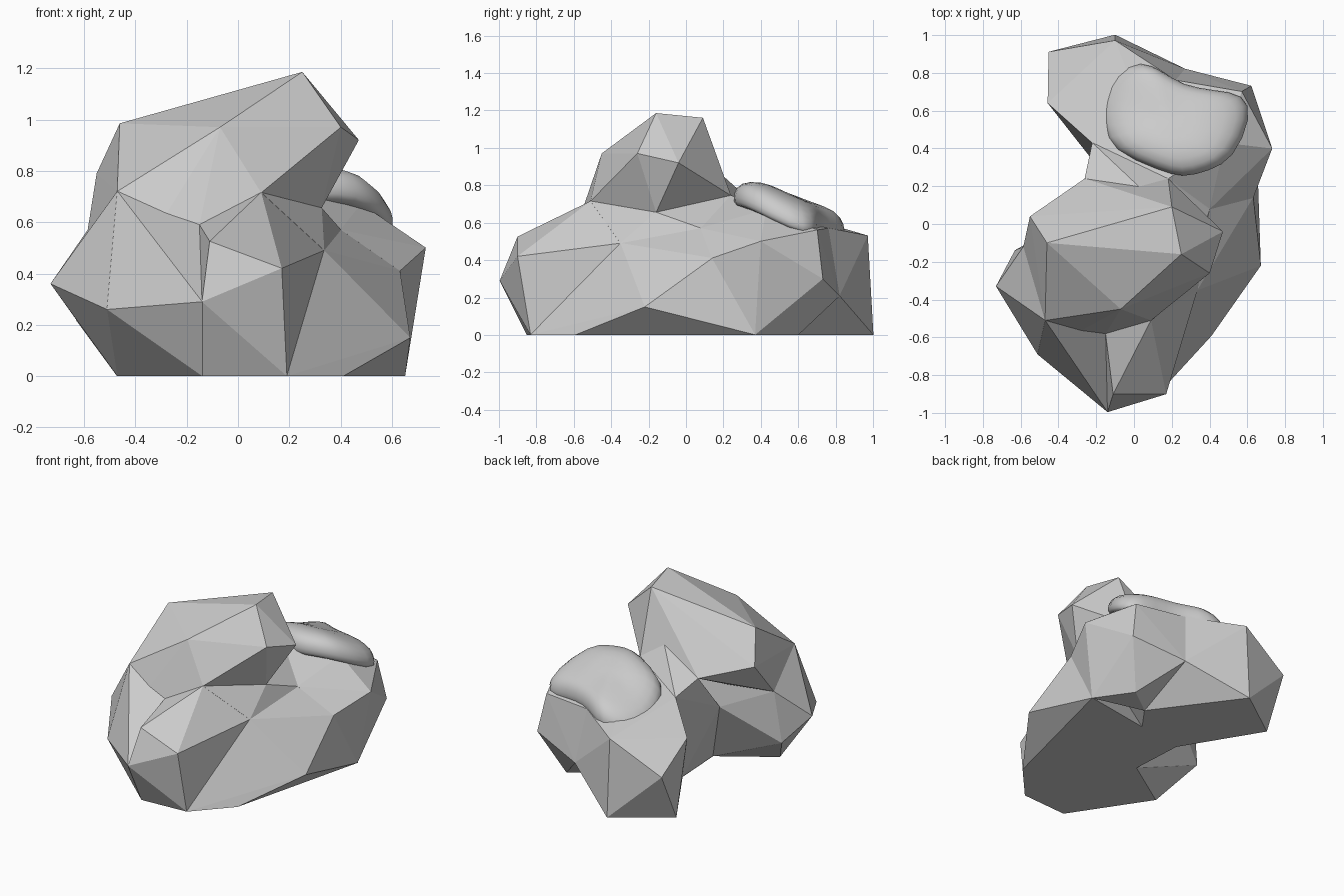
import bpy, bmesh
from mathutils import Vector

if "Cube" in bpy.data.objects:
    bpy.data.objects.remove(bpy.data.objects["Cube"])


def to_object(name, bm):
    me = bpy.data.meshes.new(name)
    bm.to_mesh(me)
    bm.free()
    ob = bpy.data.objects.new(name, me)
    bpy.context.collection.objects.link(ob)
    return ob


def hull(name, pts, grow):
    """Faceted boulder: convex hull of a few corners, grown a hair so neighbours overlap."""
    bm = bmesh.new()
    mid = sum((Vector(p) for p in pts), Vector()) / len(pts)
    for p in pts:
        q = mid + (Vector(p) - mid) * grow
        q.z = max(q.z, 0)
        bm.verts.new(q)
    bmesh.ops.convex_hull(bm, input=bm.verts[:])
    loose = [v for v in bm.verts if not v.link_faces]
    bmesh.ops.delete(bm, geom=loose, context='VERTS')
    bmesh.ops.recalc_face_normals(bm, faces=bm.faces[:])
    return to_object(name, bm)


# Corners shared by neighbouring boulders
left_tip = (-.73, -.33, .36)
left_low = (-.51, -.69, .26)
left_back = (-.585, -.12, .57)
left_heel = (-.63, -.14, .22)
left_foot = (-.47, -.35, 0)
brow = (-.47, -.51, .72)
nook = (-.15, -.58, .59)
ledge = (.09, -.51, .715)
nose = (-.14, -.995, .29)
nose_foot = (-.14, -.85, 0)
front_foot = (.19, -.83, 0)
neck = (.335, -.35, .49)
throat = (.325, -.16, .655)
shelf = (.40, .08, .57)
hip = (.63, .14, .41)
waist = (-.26, .24, .71)
hollow = (-.29, .05, .45)
saddle = (.18, .24, .745)
nape = (.04, .185, .86)
back_neck = (-.22, .43, .64)
right_foot = (.65, .37, 0)
inner_foot = (-.12, -.12, 0)
back_foot = (-.14, .24, 0)
notch_top = (.22, .76, .57)
notch = (.27, .82, .21)
notch_foot = (.30, .46, 0)

boulders = {
    "crest": [(.25, -.16, 1.185), (.20, .09, 1.16), (.47, -.04, .92),
              (.40, -.26, .97), (-.46, -.10, .985), (-.07, -.45, .97),
              (-.55, .04, .79), brow, nook, ledge, throat, left_low,
              left_back, waist, nape, saddle],
    "left": [left_tip, left_low, left_back, left_heel, left_foot, brow,
             nook, nose, nose_foot, inner_foot],
    "front": [nose, (-.11, -.90, .525), (.17, -.90, .42), nook, ledge, neck,
              nose_foot, front_foot, inner_foot],
    "core": [hollow, left_back, left_heel, left_foot, inner_foot, ledge,
             neck, throat, shelf, saddle],
    "flank": [(.41, -.59, 0), (.67, -.22, .15), hip, shelf, neck, right_foot,
              front_foot, inner_foot, back_foot],
    "waist": [waist, hollow, back_neck, nape, saddle, shelf, back_foot,
              inner_foot, notch_foot],
    "back_left": [(-.45, .91, .335), (-.455, .64, .505), (-.45, .75, 0),
                  (-.10, 1, 0), (-.10, .97, .53), notch, notch_top,
                  notch_foot, back_neck, saddle, back_foot],
    "back_right": [(.62, .73, .30), (.57, .70, .56), (.73, .40, .50),
                   (.48, .43, .67), (.49, .60, 0), notch, notch_top,
                   notch_foot, hip, shelf, saddle, right_foot],
}
parts = [hull(name, pts, 1.002 + .0007 * i)
         for i, (name, pts) in enumerate(boulders.items())]

# Fuse the boulders into one rock
rock = parts[0]
rock.name = "rock"
for part in parts[1:]:
    mod = rock.modifiers.new("fuse", 'BOOLEAN')
    mod.operation = 'UNION'
    mod.solver = 'MANIFOLD'
    mod.object = part
bpy.context.view_layer.update()
fused = bpy.data.meshes.new_from_object(
    rock.evaluated_get(bpy.context.evaluated_depsgraph_get()))
rock.modifiers.clear()
rock.data = fused
for part in parts[1:]:
    bpy.data.objects.remove(part)


# Soft cap draped over the back boulder
def drape(x, y):
    return (.715 - .45 * max(0, min(y, .65) - .4) - .22 * max(0, y - .65)
            - .4 * max(0, abs(x - .27) - .2))


outline = [(-.19, .67), (-.11, .81), (.04, .87), (.15, .81), (.26, .735),
           (.42, .71), (.59, .69), (.63, .57), (.53, .34), (.40, .28),
           (.26, .24), (.14, .28), (-.13, .39), (-.16, .52)]
cx, cy = .2, .54
bm = bmesh.new()
rings = []
for k, dz in ((.5, -.04), (.93, -.04), (1.0, -.005), (.99, .05), (.87, .1), (.5, .11)):
    ring = []
    for x, y in outline:
        px, py = cx + (x - cx) * k, cy + (y - cy) * k
        ring.append(bm.verts.new((px, py, drape(px, py) + dz)))
    rings.append(ring)
n = len(outline)
for lo, hi in zip(rings, rings[1:]):
    for i in range(n):
        j = (i + 1) % n
        bm.faces.new((lo[i], lo[j], hi[j], hi[i]))
for ring, dz in ((rings[0], -.04), (rings[-1], .11)):
    mid = bm.verts.new((cx, cy, drape(cx, cy) + dz))
    for i in range(n):
        bm.faces.new((ring[i], ring[(i + 1) % n], mid))
bmesh.ops.recalc_face_normals(bm, faces=bm.faces[:])
for f in bm.faces:
    f.smooth = True
cap = to_object("soft_cap", bm)
sub = cap.modifiers.new("soften", 'SUBSURF')
sub.levels = sub.render_levels = 1
